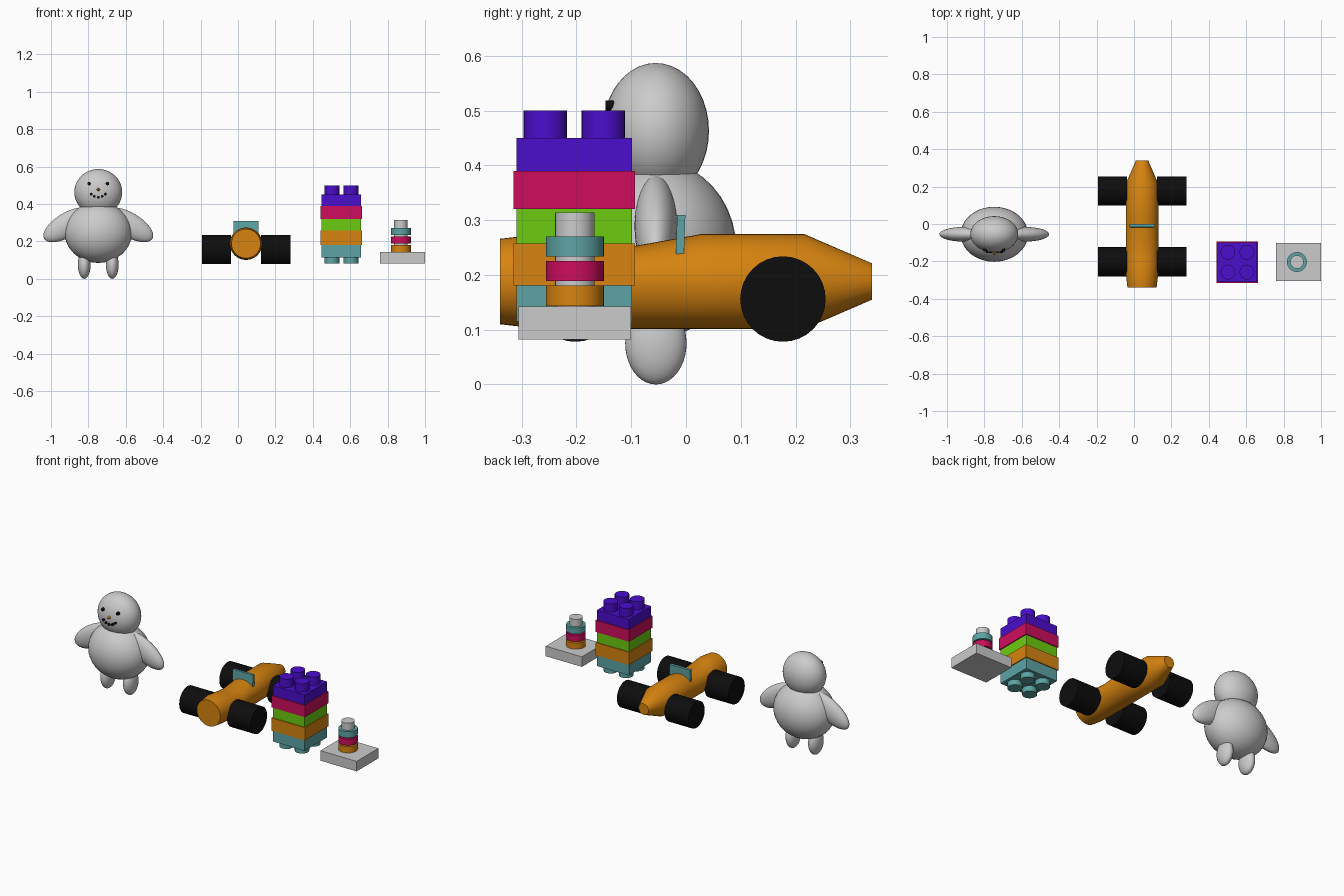
import bpy, bmesh, math
from mathutils import Matrix

if "Cube" in bpy.data.objects:
    bpy.data.objects.remove(bpy.data.objects["Cube"])


def material(name, rgb):
    m = bpy.data.materials.new(name)
    m.diffuse_color = (*rgb, 1)
    m.use_nodes = True
    m.node_tree.nodes["Principled BSDF"].inputs["Base Color"].default_value = m.diffuse_color
    return m


ORANGE = material("orange", (0.68, 0.23, 0.005))
BLACK = material("black", (0.004, 0.004, 0.004))
TEAL = material("teal", (0.11, 0.37, 0.37))
GREEN = material("green", (0.15, 0.6, 0.005))
PINK = material("pink", (0.62, 0.004, 0.11))
PURPLE = material("purple", (0.07, 0.004, 0.6))


def finish(name, bm, mat=None, loc=(0, 0, 0), rot=(0, 0, 0), smooth=True):
    bmesh.ops.recalc_face_normals(bm, faces=bm.faces)
    me = bpy.data.meshes.new(name)
    bm.to_mesh(me)
    bm.free()
    ob = bpy.data.objects.new(name, me)
    bpy.context.collection.objects.link(ob)
    ob.location, ob.rotation_euler = loc, rot
    if mat:
        me.materials.append(mat)
    if smooth:
        bpy.ops.object.select_all(action='DESELECT')
        ob.select_set(True)
        bpy.context.view_layer.objects.active = ob
        bpy.ops.object.shade_smooth_by_angle(angle=math.radians(35))
    return ob


def ball(name, loc, radii, mat=None, rot=(0, 0, 0), seg=40):
    bm = bmesh.new()
    bmesh.ops.create_uvsphere(bm, u_segments=seg, v_segments=seg // 2, radius=1,
                              matrix=Matrix.Diagonal((*radii, 1)))
    return finish(name, bm, mat, loc, rot)


def box(name, loc, size, mat=None, rot=(0, 0, 0)):
    bm = bmesh.new()
    bmesh.ops.create_cube(bm, size=1, matrix=Matrix.Diagonal((*size, 1)))
    return finish(name, bm, mat, loc, rot, False)


def rod(name, loc, r, depth, mat=None, rot=(0, 0, 0), r2=None, seg=32):
    bm = bmesh.new()
    bmesh.ops.create_cone(bm, cap_ends=True, segments=seg, radius1=r,
                          radius2=r if r2 is None else r2, depth=depth)
    return finish(name, bm, mat, loc, rot)


def ring(name, loc, r_out, r_in, depth, mat, seg=32):
    bm = bmesh.new()
    h = depth / 2
    profile = [(r_in, -h), (r_out, -h), (r_out, h), (r_in, h)]
    loops = [[bm.verts.new((r * math.cos(a), r * math.sin(a), z)) for r, z in profile]
             for a in (2 * math.pi * i / seg for i in range(seg))]
    for i in range(seg):
        p, q = loops[i], loops[(i + 1) % seg]
        for k in range(4):
            n = (k + 1) % 4
            bm.faces.new((p[k], q[k], q[n], p[n]))
    return finish(name, bm, mat, loc)


# Round figure: body, head, limbs
FX, FY = -0.747, -0.055
ball("figure_body", (FX, FY, 0.247), (0.18, 0.147, 0.162))
ball("figure_head", (FX, FY, 0.463), (0.128, 0.097, 0.124))
for s, side in ((-1, "left"), (1, "right")):
    ball(f"figure_arm_{side}", (FX + s * 0.164, FY, 0.289), (0.146, 0.039, 0.065),
         rot=(0, s * math.radians(30.6), 0))
    ball(f"figure_leg_{side}", (FX + s * 0.075, FY, 0.075), (0.034, 0.056, 0.075))


# Face details sit on the surface of the head
def face_y(dx, z):
    return FY - 0.097 * math.sqrt(1 - (dx / 0.128) ** 2 - ((z - 0.463) / 0.124) ** 2)


for s in (-1, 1):
    rod("eye", (FX + s * 0.049, face_y(0.049, 0.509), 0.509), 0.0095, 0.02, BLACK,
        (math.pi / 2, 0, 0), seg=16)
for dx, z in ((-0.038, 0.453), (-0.021, 0.441), (0, 0.436), (0.021, 0.441), (0.038, 0.453)):
    rod("mouth_dot", (FX + dx, face_y(dx, z), z), 0.0075, 0.014, BLACK,
        (math.pi / 2, 0, 0), seg=16)
rod("nose", (FX, -0.157, 0.477), 0.01, 0.02, ORANGE, (math.pi / 2, 0, 0), r2=0.002, seg=16)

# Toy car body: rings along y (y, radius, height of the upper half)
CX, CZ = 0.043, 0.188
stations = [(-0.34, 0.078, 0.078), (-0.27, 0.086, 0.086), (-0.21, 0.087, 0.075),
            (-0.11, 0.087, 0.062), (0.03, 0.087, 0.087), (0.215, 0.087, 0.087),
            (0.34, 0.033, 0.033)]
bm = bmesh.new()
N = 40
loops = []
for y, r, up in stations:
    lp = []
    for i in range(N):
        a = 2 * math.pi * i / N
        z = math.sin(a)
        lp.append(bm.verts.new((r * math.cos(a), y, z * (up if z > 0 else r))))
    loops.append(lp)
for p, q in zip(loops, loops[1:]):
    for i in range(N):
        j = (i + 1) % N
        bm.faces.new((p[i], p[j], q[j], q[i]))
bm.faces.new(loops[0])
bm.faces.new(loops[-1])
finish("car_body", bm, ORANGE, (CX, 0, CZ))
box("windshield", (CX, -0.01, 0.271), (0.134, 0.015, 0.077), TEAL, (math.radians(-2), 0, 0))
for y, end in ((-0.202, "front"), (0.177, "rear")):
    for s, side in ((-1, "left"), (1, "right")):
        rod(f"wheel_{end}_{side}", (CX + s * 0.158, y, 0.156), 0.078, 0.157, BLACK,
            (0, math.pi / 2, 0))

# Stacked blocks with studs above and below
BX, BY = 0.553, -0.204
for mat, z0, z1, w in ((TEAL, 0.115, 0.181, 0.211), (ORANGE, 0.181, 0.257, 0.222),
                       (GREEN, 0.257, 0.32, 0.211), (PINK, 0.32, 0.39, 0.222),
                       (PURPLE, 0.39, 0.45, 0.211)):
    box(f"block_{mat.name}", (BX, BY, (z0 + z1) / 2), (w, w, z1 - z0), mat)
for sx in (-1, 1):
    for sy in (-1, 1):
        x, y = BX + sx * 0.051, BY + sy * 0.053
        rod("stud_top", (x, y, 0.473), 0.0395, 0.054, PURPLE)
        rod("stud_bottom", (x, y, 0.101), 0.0395, 0.036, TEAL)

# Ring stacker: base, post, rings
SX, SY = 0.871, -0.203
box("stacker_base", (0.88, SY, 0.112), (0.24, 0.205, 0.06))
rod("stacker_post", (SX, SY, 0.225), 0.036, 0.178)
for mat, z in ((ORANGE, 0.162), (PINK, 0.207), (TEAL, 0.252)):
    ring(f"ring_{mat.name}", (SX, SY, z), 0.053, 0.035, 0.037, mat)
